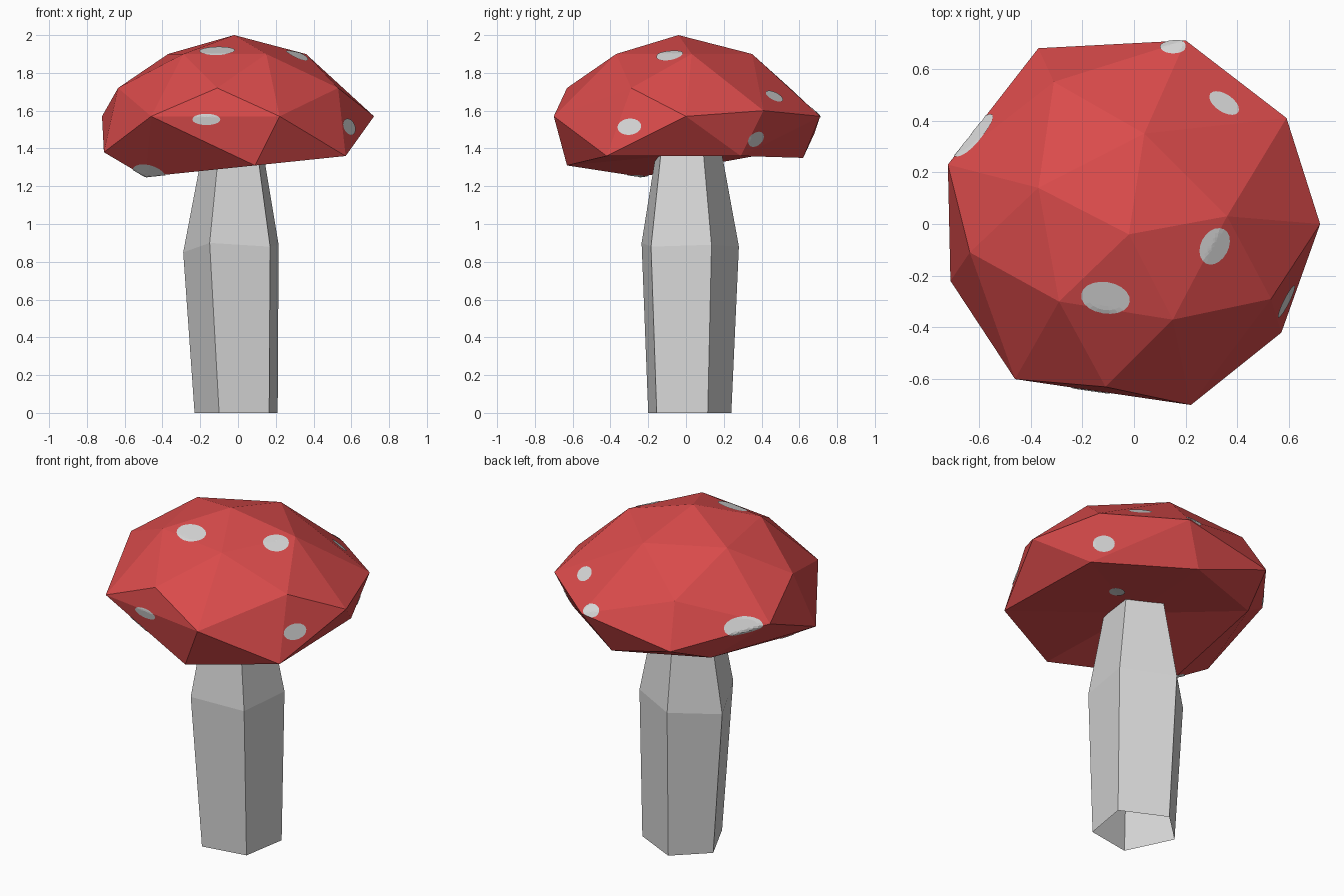
import bpy, bmesh, math
from mathutils import Vector
from mathutils.bvhtree import BVHTree

if "Cube" in bpy.data.objects:
    bpy.data.objects.remove(bpy.data.objects["Cube"])


def material(name, rgb):
    m = bpy.data.materials.new(name)
    m.diffuse_color = (*rgb, 1)
    m.use_nodes = True
    m.node_tree.nodes["Principled BSDF"].inputs["Base Color"].default_value = m.diffuse_color
    return m


RED = material("cap red", (0.70, 0.07, 0.07))
PALE = material("pale grey", (0.68, 0.68, 0.68))


def finish(bm, name, mat):
    me = bpy.data.meshes.new(name)
    bm.to_mesh(me)
    bm.free()
    me.materials.append(mat)
    ob = bpy.data.objects.new(name, me)
    bpy.context.collection.objects.link(ob)
    return ob


# Stem: open-bottomed pentagonal tube, widest below the cap
stem_rings = [
    [(-.10, -.20, 0), (.165, -.155, 0), (.21, .115, 0), (-.05, .24, 0), (-.23, .07, 0)],
    [(-.15, -.235, .90), (.17, -.185, .88), (.215, .135, .89), (-.07, .28, .88), (-.29, .07, .85)],
    [(-.10, -.155, 1.40), (.10, -.13, 1.40), (.13, .09, 1.40), (-.05, .185, 1.40), (-.185, .05, 1.40)],
]
bm = bmesh.new()
rings = [[bm.verts.new(p) for p in ring] for ring in stem_rings]
for lo, hi in zip(rings, rings[1:]):
    for i in range(5):
        j = (i + 1) % 5
        bm.faces.new((lo[i], lo[j], hi[j], hi[i]))
finish(bm, "stem", PALE)

# Cap: faceted dome hull over an uneven lower rim
dome = [(-.02, -.04, 2.0)]
dome += [(x, y, 1.90) for x, y in
         [(.04, .35), (-.37, .14), (-.29, -.30), (.15, -.37), (.36, .03)]]
dome += [(x, y, 1.72) for x, y in
         [(-.31, .55), (-.635, -.11), (-.11, -.63), (.53, -.29)]]
dome += [(x, y, 1.57) for x, y in
         [(.20, .71), (-.72, .23), (-.46, -.60), (.22, -.70), (.72, 0)]]
dome += [(.59, .41, 1.60), (-.37, .68, 1.48), (-.71, -.22, 1.38)]
rim = [(.57, -.42, 1.36), (.55, .29, 1.36), (.06, .62, 1.35),
       (-.46, .42, 1.37), (-.49, -.24, 1.25), (.09, -.63, 1.31)]
bm = bmesh.new()
for p in dome:
    bm.verts.new(p)
rim_verts = [bm.verts.new(p) for p in rim]
bmesh.ops.convex_hull(bm, input=bm.verts[:])

# Underside: replace the hull's floor with a fan meeting the stem
under = [f for f in bm.faces if all(v in rim_verts for v in f.verts)]
bmesh.ops.delete(bm, geom=under, context='FACES')
edges = [e for e in bm.edges if len(e.link_faces) == 1]
centre = bm.verts.new((0, 0, 1.37))
for e in edges:
    bm.faces.new((*e.verts, centre))
loose = [v for v in bm.verts if not v.link_faces]
bmesh.ops.delete(bm, geom=loose, context='VERTS')
wires = [e for e in bm.edges if not e.link_faces]
bmesh.ops.delete(bm, geom=wires, context='EDGES')
bmesh.ops.recalc_face_normals(bm, faces=bm.faces[:])
tree = BVHTree.FromBMesh(bm)
finish(bm, "cap", RED)


def spot(index, c, a, b):
    """Thin elliptical patch wrapped onto the cap surface."""
    c, n, _, _ = tree.find_nearest(Vector(c))
    side = Vector((-n.y, n.x, 0))
    side = side.normalized() if side.length > .2 else Vector((1, 0, 0))
    up = n.cross(side).normalized()

    def wrap(p):
        q, m, _, _ = tree.find_nearest(p)
        return q + m * .004

    bm = bmesh.new()
    mid = bm.verts.new(wrap(c))
    prev = None
    seg = 20
    for r in (.25, .5, .75, 1):
        ring = [bm.verts.new(wrap(c + side * a * r * math.cos(2 * math.pi * i / seg)
                                  + up * b * r * math.sin(2 * math.pi * i / seg)))
                for i in range(seg)]
        for i in range(seg):
            j = (i + 1) % seg
            if prev:
                bm.faces.new((prev[i], ring[i], ring[j], prev[j]))
            else:
                bm.faces.new((mid, ring[i], ring[j]))
        prev = ring
    finish(bm, f"spot_{index}", PALE)


# Spots: centre, half width, half height
spots = [
    ((-.11, -.285, 1.915), .095, .065),
    ((.31, -.085, 1.89), .075, .06),
    ((.35, .47, 1.68), .065, .045),
    ((.15, .685, 1.59), .05, .04),
    ((-.62, .34, 1.565), .11, .06),
    ((.59, -.30, 1.515), .07, .045),
    ((-.17, -.66, 1.55), .075, .03),
    ((.55, .40, 1.43), .06, .045),
    ((-.47, -.26, 1.26), .10, .08),
    ((.23, .13, 1.36), .045, .04),
]
for k, (c, a, b) in enumerate(spots, 1):
    spot(k, c, a, b)
